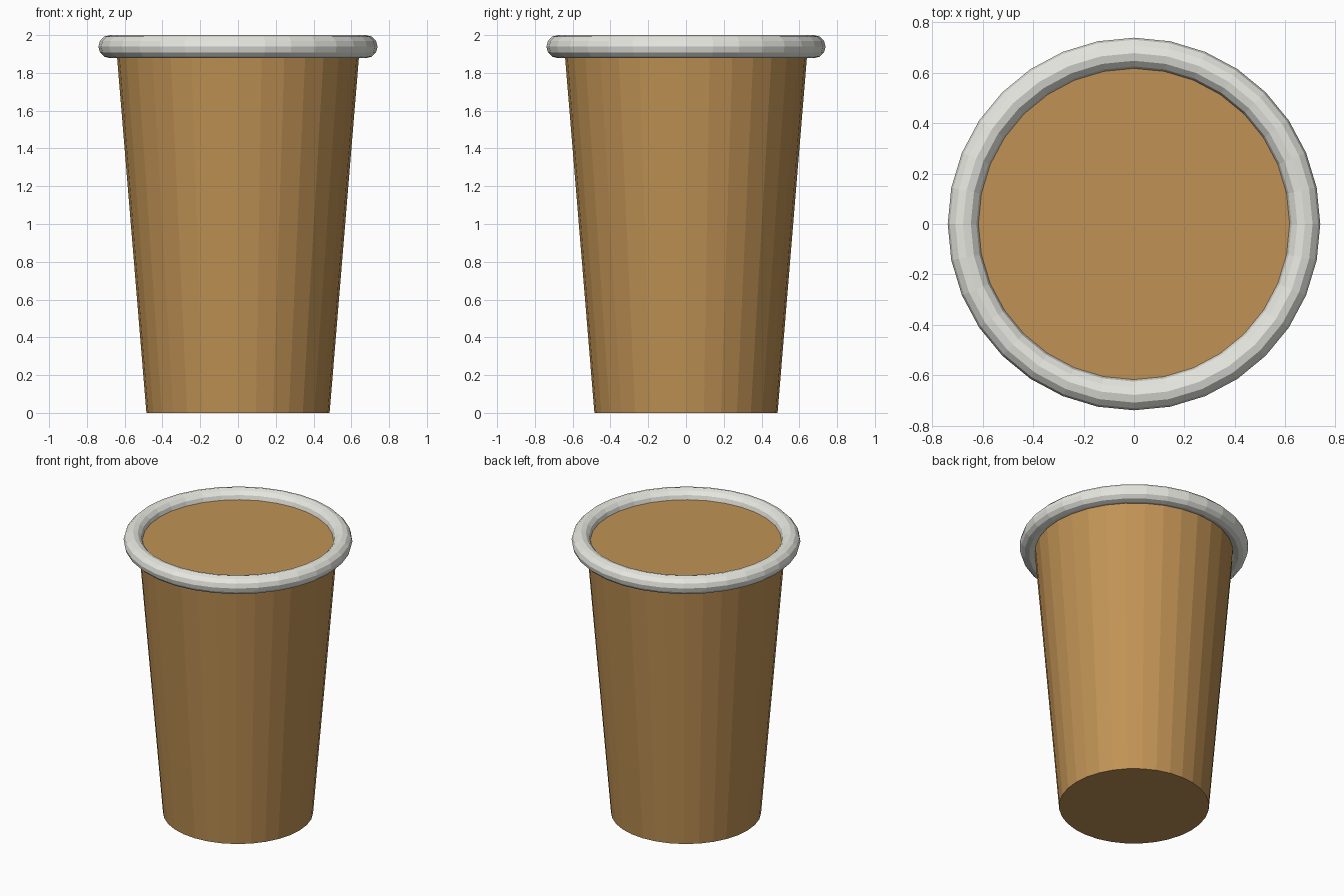
import bpy

if "Cube" in bpy.data.objects:
    bpy.data.objects.remove(bpy.data.objects["Cube"])

SEGMENTS = 32


def colour(obj, name, rgb):
    mat = bpy.data.materials.new(name)
    mat.diffuse_color = (*rgb, 1.0)
    mat.use_nodes = True
    mat.node_tree.nodes["Principled BSDF"].inputs["Base Color"].default_value = mat.diffuse_color
    obj.data.materials.append(mat)


# Tapered cup body, closed at the bottom and filled up to mid-rim
fill_z = 1.94
bpy.ops.mesh.primitive_cone_add(vertices=SEGMENTS, radius1=0.485, radius2=0.645,
                                depth=fill_z, location=(0, 0, fill_z / 2))
cup = bpy.context.object
cup.name = "cup_body"
colour(cup, "cup_brown", (0.53, 0.29, 0.09))

# Rolled rim, its top at z = 2
bpy.ops.mesh.primitive_torus_add(major_segments=SEGMENTS, minor_segments=12,
                                 major_radius=0.678, minor_radius=0.061,
                                 location=(0, 0, 1.939))
rim = bpy.context.object
rim.name = "rolled_rim"
colour(rim, "rim_white", (0.80, 0.80, 0.75))
